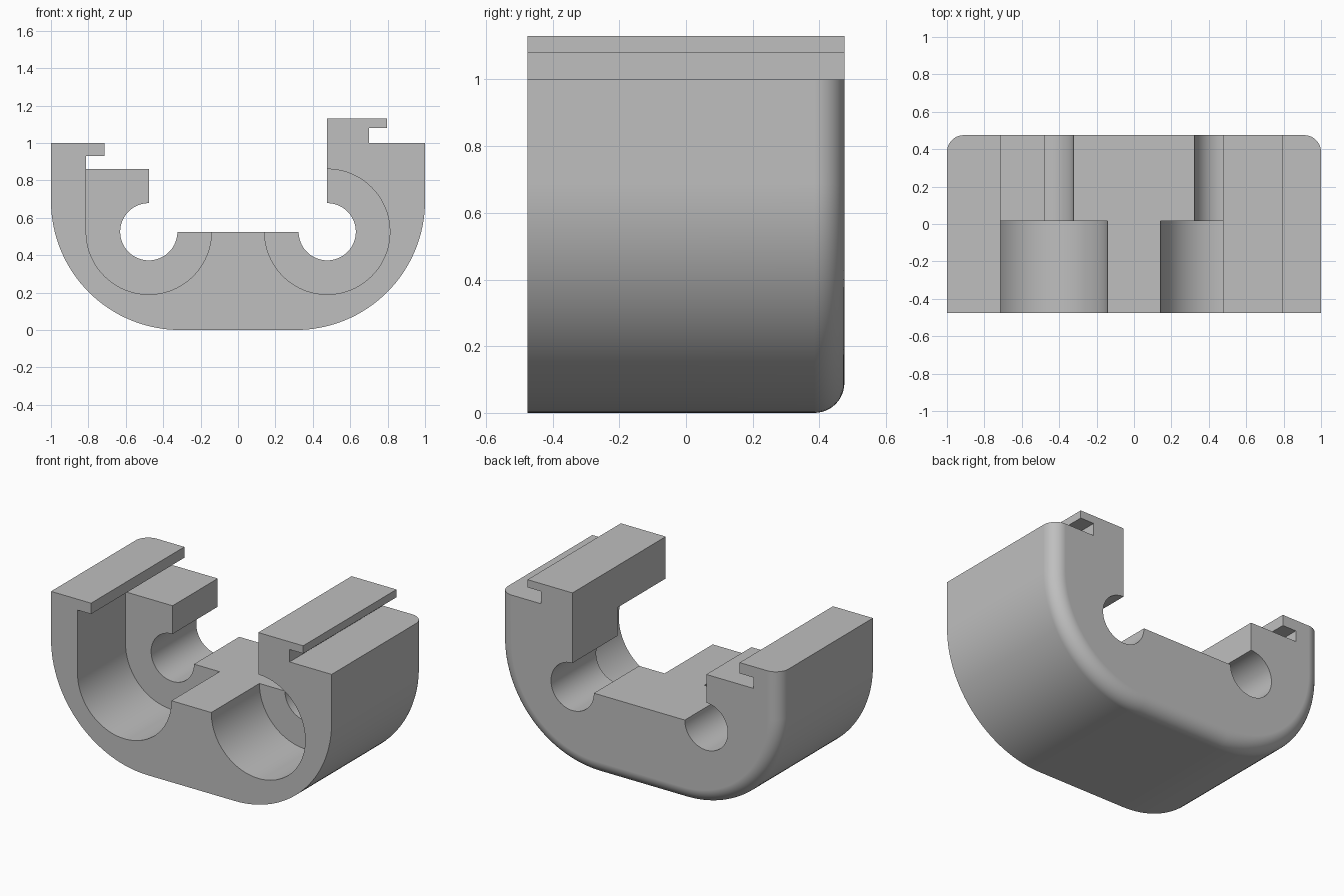
import bpy
import bmesh
from math import sin, cos, pi, radians

cube = bpy.data.objects.get("Cube")
if cube:
    bpy.data.objects.remove(cube, do_unlink=True)

HALF_DEPTH, STEP_Y = 0.475, 0.015
FILLET, CORNER = 0.09, 0.69
BORE_X, BORE_Z = 0.477, 0.525
BIG, SMALL = 0.335, 0.153


def arc(cx, cz, r, start, end, steps):
    """Points on an arc, angles in degrees."""
    return [(cx + r * cos(radians(start + (end - start) * i / steps)),
             cz + r * sin(radians(start + (end - start) * i / steps)))
            for i in range(steps + 1)]


def outside(d):
    """Left top, rounded underside, right top, moved inward by d."""
    c = 1 - CORNER
    return ([(-1 + d, 1)]
            + arc(-c, CORNER, CORNER - d, 180, 270, 32)
            + arc(c, CORNER, CORNER - d, 270, 360, 32)
            + [(1 - d, 1)])


# Right hook above the body, and left lip with its slot
hook = [(0.70, 1), (0.70, 1.08), (0.797, 1.08), (0.797, 1.13), (BORE_X, 1.13)]
lip = [(-BORE_X - BIG, 0.93), (-0.715, 0.93), (-0.715, 1)]

# Wide sockets at the front, narrow ones behind
big_right = arc(BORE_X, BORE_Z, BIG, 90, -180, 60)
big_left = arc(-BORE_X, BORE_Z, BIG, 0, -180, 40) + [(-BORE_X - BIG, 0.86)]
small_right = [(BORE_X, BORE_Z + BIG)] + arc(BORE_X, BORE_Z, SMALL, 90, -180, 48)
small_left = (arc(-BORE_X, BORE_Z, SMALL, 0, -270, 48)
              + [(-BORE_X, 0.86), (-BORE_X - BIG, 0.86)])

front_inside = hook + big_right + big_left + lip
back_inside = (hook + small_right + [big_right[-1], big_left[0]]
               + small_left + lip)

bm = bmesh.new()


def ring(points, y):
    return [bm.verts.new((x, y, z)) for x, z in points]


def bridge(a, b):
    for i in range(len(a)):
        j = (i + 1) % len(a)
        bm.faces.new((a[i], a[j], b[j], b[i]))


# Front half
front = ring(outside(0) + front_inside, -HALF_DEPTH)
bm.faces.new(front)
bridge(front, ring(outside(0) + front_inside, STEP_Y))

# Rear half with the rounded outer edge
last = ring(outside(0) + back_inside, STEP_Y)
for i in range(13):
    a = pi / 2 * i / 12
    y = HALF_DEPTH - FILLET + FILLET * sin(a)
    new = ring(outside(FILLET * (1 - cos(a))) + back_inside, y)
    bridge(last, new)
    last = new
bm.faces.new(last)

# Shoulders where the wide sockets meet the narrow ones
bm.faces.new(ring(big_right + small_right[:0:-1], STEP_Y))
bm.faces.new(ring(big_left + small_left[-2::-1], STEP_Y))

bmesh.ops.remove_doubles(bm, verts=bm.verts, dist=0.0002)
bmesh.ops.recalc_face_normals(bm, faces=bm.faces)

mesh = bpy.data.meshes.new("double_socket_clip")
bm.to_mesh(mesh)
bm.free()
clip = bpy.data.objects.new("double_socket_clip", mesh)
bpy.context.collection.objects.link(clip)

# Plain grey
grey = bpy.data.materials.new("light_grey")
grey.use_nodes = True
colour = (0.52, 0.52, 0.52, 1)
grey.diffuse_color = colour
grey.node_tree.nodes["Principled BSDF"].inputs["Base Color"].default_value = colour
mesh.materials.append(grey)

# Smooth curves, crisp edges
bpy.ops.object.select_all(action='DESELECT')
clip.select_set(True)
bpy.context.view_layer.objects.active = clip
bpy.ops.object.shade_smooth_by_angle(angle=radians(30))
weighted = clip.modifiers.new("flat_face_normals", 'WEIGHTED_NORMAL')
weighted.keep_sharp = True
